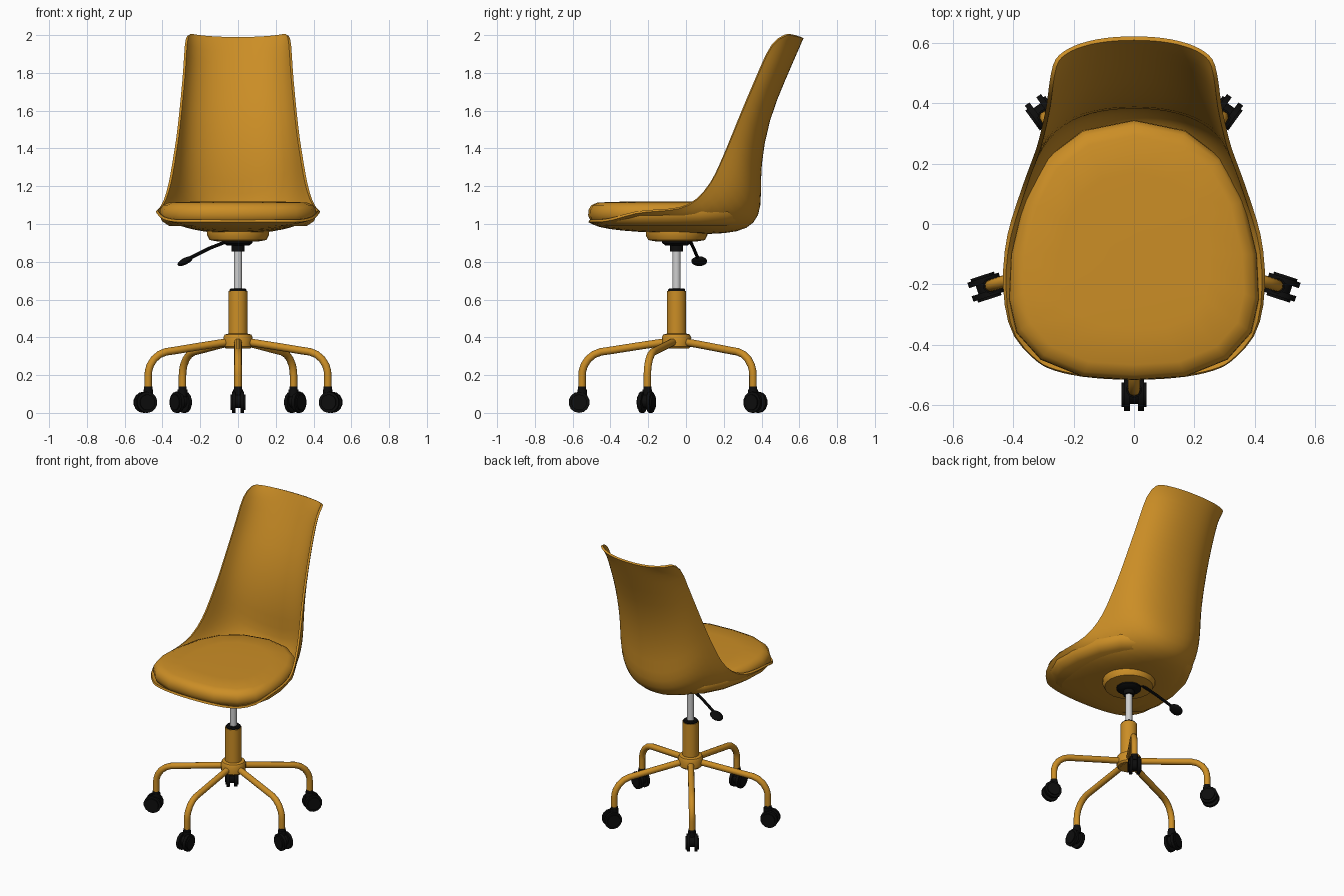
import bpy, bmesh, math
from mathutils import Matrix, Vector

if "Cube" in bpy.data.objects:
    bpy.data.objects.remove(bpy.data.objects["Cube"])


def material(name, rgb):
    m = bpy.data.materials.new(name)
    m.diffuse_color = (*rgb, 1)
    m.use_nodes = True
    m.node_tree.nodes["Principled BSDF"].inputs["Base Color"].default_value = m.diffuse_color
    return m


MUSTARD = material("mustard", (0.60, 0.27, 0.019))
BLACK = material("black", (0.004, 0.004, 0.004))
STEEL = material("steel", (0.62, 0.62, 0.62))
CY = -0.05  # y of the column axis


def finish(name, bm, mat, angle=40, mods=()):
    me = bpy.data.meshes.new(name)
    bm.to_mesh(me)
    bm.free()
    ob = bpy.data.objects.new(name, me)
    bpy.context.collection.objects.link(ob)
    me.materials.append(mat)
    for kind, props in mods:
        md = ob.modifiers.new(kind.title(), kind)
        for k, v in props.items():
            setattr(md, k, v)
    bpy.ops.object.select_all(action='DESELECT')
    ob.select_set(True)
    bpy.context.view_layer.objects.active = ob
    for md in list(ob.modifiers):
        bpy.ops.object.modifier_apply(modifier=md.name)
    bpy.ops.object.shade_smooth_by_angle(angle=math.radians(angle))
    return ob


def skin(bm, rings, closed=True, caps=True):
    """Bridge a list of point rings with quads."""
    vs = [[bm.verts.new(p) for p in r] for r in rings]
    n = len(vs[0])
    for a, b in zip(vs, vs[1:]):
        for j in range(n if closed else n - 1):
            k = (j + 1) % n
            bm.faces.new((a[j], a[k], b[k], b[j]))
    if closed and caps:
        bm.faces.new(vs[0][::-1])
        bm.faces.new(vs[-1])


def lathe(name, prof, mat, n=20):
    bm = bmesh.new()
    skin(bm, [[(r * math.cos(2 * math.pi * i / n), CY + r * math.sin(2 * math.pi * i / n), z)
               for i in range(n)] for r, z in prof])
    return finish(name, bm, mat)


def tube(name, pts, rad, mat, n=12):
    """Round tube along points that lie in one vertical plane."""
    pts = [Vector(p) for p in pts]
    d = pts[-1] - pts[0]
    side = Vector((-d.y, d.x, 0)).normalized()
    bm = bmesh.new()
    rings = []
    for i, p in enumerate(pts):
        t = (pts[min(i + 1, len(pts) - 1)] - pts[max(i - 1, 0)]).normalized()
        up = t.cross(side)
        rings.append([p + rad * (side * math.cos(a) + up * math.sin(a))
                      for a in (2 * math.pi * k / n for k in range(n))])
    skin(bm, rings)
    bmesh.ops.recalc_face_normals(bm, faces=bm.faces[:])
    return finish(name, bm, mat)


# Seat shell: rows from front lip to top edge (centre y, centre z, edge x, edge y, edge z)
ROWS = [(-.517, 1.01, .33, -.45, 1.01), (-.47, .983, .405, -.38, 1.02),
        (-.35, .963, .433, -.27, 1.06), (-.15, .952, .437, -.15, 1.067),
        (.05, .945, .422, -.03, 1.075), (.21, .947, .392, .06, 1.12),
        (.33, .97, .365, .14, 1.22), (.392, 1.04, .35, .18, 1.31),
        (.40, 1.15, .335, .22, 1.40), (.395, 1.3, .32, .26, 1.50),
        (.437, 1.55, .302, .335, 1.68), (.53, 1.77, .288, .40, 1.83),
        (.60, 1.93, .283, .455, 1.96), (.623, 1.984, .27, .535, 2.004)]
TH, COLS = math.radians(78), 6
rings = []
for yc, zc, xe, ye, ze in ROWS:
    ring = []
    for j in range(-COLS, COLS + 1):
        a = TH * j / COLS
        f = ((1 - math.cos(a)) / (1 - math.cos(TH))) ** 1.1
        ring.append((xe * math.sin(a) / math.sin(TH), yc + (ye - yc) * f, zc + (ze - zc) * f))
    rings.append(ring)
bm = bmesh.new()
skin(bm, rings, closed=False)
finish("seat_shell", bm, MUSTARD, 50,
       [('SUBSURF', {'levels': 1}), ('SOLIDIFY', {'thickness': .014, 'offset': 1})])

# Cushion: one half outline, mirrored, stacked in scaled layers
half = [(0, -.518), (.17, -.507), (.31, -.45), (.39, -.36), (.415, -.25), (.408, -.1),
        (.365, .08), (.29, .22), (.17, .31), (0, .345)]
outline = half + [(-x, y) for x, y in half[-2:0:-1]]
MID = -.09
bm = bmesh.new()
skin(bm, [[(x * s, MID + (y - MID) * s, z) for x, y in outline]
          for s, z in ((.3, .985), (.88, .99), (.97, 1.015), (1, 1.045), (.995, 1.075),
                       (.96, 1.10), (.88, 1.114), (.6, 1.118), (.2, 1.119))])
finish("seat_cushion", bm, MUSTARD, 60)

# Central column
lathe("seat_mount_plate", [(.11, .908), (.15, .915), (.163, .94), (.163, .96)], MUSTARD, 24)
lathe("tilt_housing", [(.034, .855), (.034, .885), (.06, .887), (.077, .90), (.077, .912)], BLACK)
lathe("gas_lift", [(.022, .64), (.022, .87)], STEEL, 16)
lathe("column_cap", [(.046, .64), (.046, .652), (.04, .658)], BLACK)
lathe("column", [(.051, .34), (.051, .645)], MUSTARD)
lathe("hub", [(.066, .342), (.076, .352), (.078, .40), (.07, .415), (.05, .42)], MUSTARD)

# Height lever with paddle
tube("lever_rod", [(-.04, .02, .915), (-.15, .04, .872), (-.27, .066, .812)], .009, BLACK, 8)
bm = bmesh.new()
bmesh.ops.create_uvsphere(bm, u_segments=12, v_segments=7, radius=1,
                          matrix=Matrix.Translation((-.28, .07, .803))
                          @ Matrix.Rotation(math.radians(-27), 4, 'Y')
                          @ Matrix.Diagonal((.045, .043, .018, 1)))
finish("lever_paddle", bm, BLACK, 60)


def cyl(bm, r, depth, mtx, seg=14):
    bmesh.ops.create_cone(bm, cap_ends=True, segments=seg, radius1=r, radius2=r,
                          depth=depth, matrix=mtx)


# Five legs with twin-wheel casters
for i in range(5):
    ang = math.radians(-90 + 72 * i)
    c, s = math.cos(ang), math.sin(ang)
    path = [(.04, .378), (.20, .354), (.36, .329)]
    path += [(.375 + .125 * math.sin(b), .20 + .126 * math.cos(b))
             for b in (math.radians(d) for d in (12, 30, 48, 66, 80, 90))]
    path += [(.50, .125)]
    tube(f"leg_{i + 1}", [(r * c, CY + r * s, z) for r, z in path], .02, MUSTARD)

    base = Matrix.Translation((0, CY, 0)) @ Matrix.Rotation(ang, 4, 'Z')
    axle = Matrix.Rotation(math.radians(90), 4, 'X')
    bm = bmesh.new()
    for side in (-1, 1):
        cyl(bm, .056, .019, base @ Matrix.Translation((.516, side * .0235, .056)) @ axle)
        cyl(bm, .042, .009, base @ Matrix.Translation((.516, side * .0365, .056)) @ axle)
    cyl(bm, .036, .03, base @ Matrix.Translation((.512, 0, .062)) @ axle)
    cyl(bm, .026, .04, base @ Matrix.Translation((.50, 0, .105)))
    cyl(bm, .022, .03, base @ Matrix.Translation((.50, 0, .125)))
    finish(f"caster_{i + 1}", bm, BLACK, 35)
